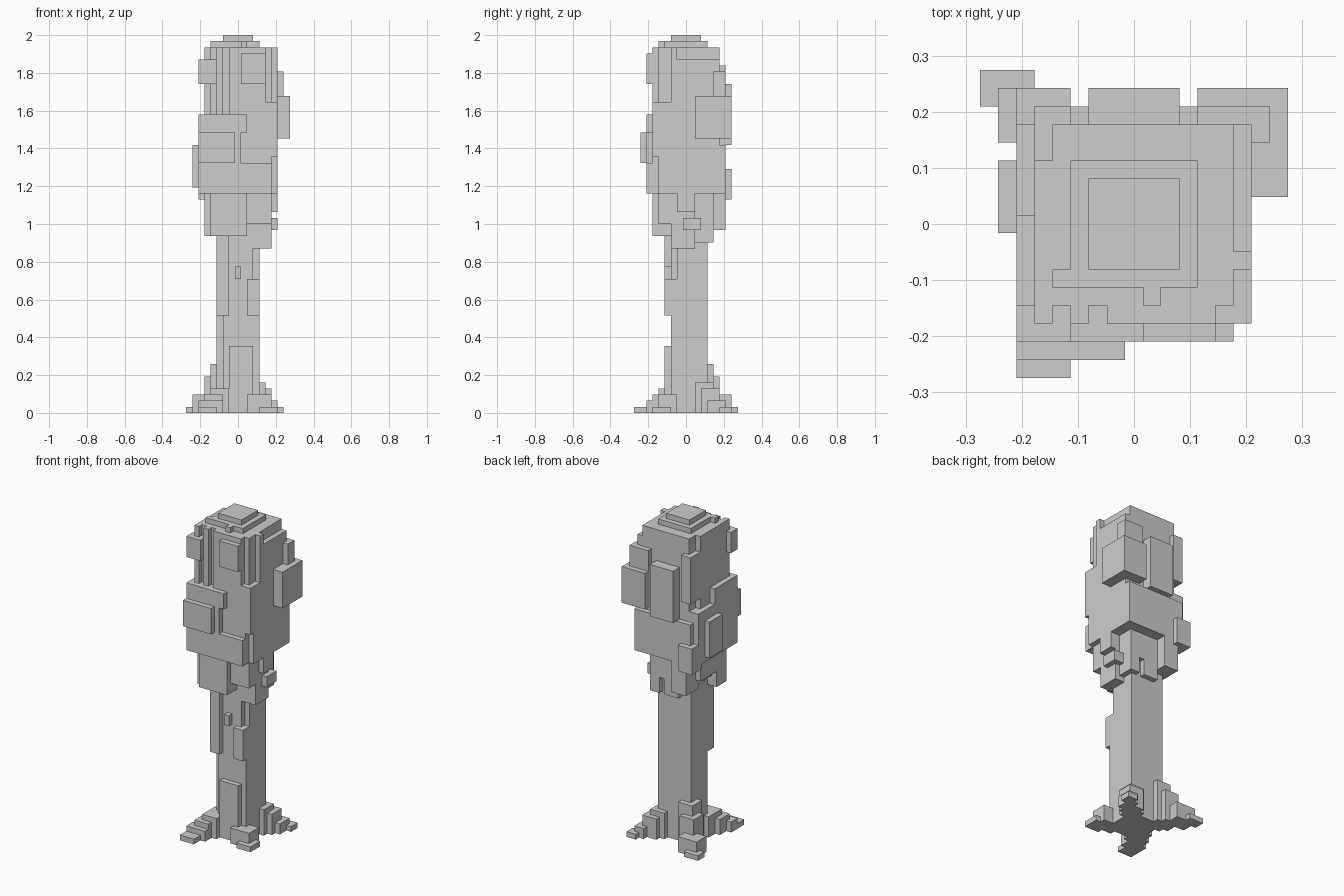
import bpy
import bmesh

cube = bpy.data.objects.get("Cube")
if cube:
    bpy.data.objects.remove(cube, do_unlink=True)

UNIT = 2 / 62      # edge of one block
MID = 8.5          # block index of the centre axis

grey = bpy.data.materials.new("plain grey")
grey.use_nodes = True
grey.diffuse_color = (0.61, 0.61, 0.61, 1)
grey.node_tree.nodes["Principled BSDF"].inputs["Base Color"].default_value = (0.61, 0.61, 0.61, 1)


def block(name, x, y, z):
    """Box spanning block ranges x, y and z."""
    bm = bmesh.new()
    bmesh.ops.create_cube(bm, size=1)
    for v in bm.verts:
        pick = [span[int(c > 0)] for span, c in zip((x, y, z), v.co)]
        v.co = ((pick[0] - MID) * UNIT, (pick[1] - MID) * UNIT, pick[2] * UNIT)
    mesh = bpy.data.meshes.new(name)
    bm.to_mesh(mesh)
    bm.free()
    mesh.materials.append(grey)
    obj = bpy.data.objects.new(name, mesh)
    bpy.context.collection.objects.link(obj)


def root(name, steps):
    """Staircase of blocks, each given as x start, y start, width, depth, height."""
    for x, y, w, d, h in steps:
        block(name, (x, x + w), (y, y + d), (0, h))


# Trunk with bark strips
block("trunk", (6, 12), (6, 12), (0, 22))
block("trunk_upper", (6, 11), (6, 12), (22, 31))
block("trunk_upper_left", (11, 12), (7, 12), (22, 31))
block("trunk_right_half", (5, 7), (7, 12), (0, 30))
block("bark_front_upper", (5, 7), (5, 8), (16, 31))
block("bark_front_base", (7, 11), (5, 6), (0, 11))
block("bark_front_middle", (10, 12), (5, 6), (16, 22))
block("bark_front_short", (8, 9), (5, 6), (22, 24))

# Stepped roots running out diagonally
root("root_front_right", [(4, 4, 3, 4, 4), (3, 3, 3, 3, 3), (2, 2, 4, 2, 2), (2, 0, 3, 3, 1)])
root("root_front_left", [(10, 4, 4, 3, 3), (12, 3, 3, 3, 1)])
root("root_back_right", [(4, 10, 3, 3, 8), (3, 11, 3, 3, 6), (1, 13, 4, 3, 3), (0, 15, 3, 2, 1)])
root("root_back_left", [(10, 10, 3, 3, 5), (11, 11, 3, 3, 4), (13, 12, 2, 3, 2), (14, 14, 2, 2, 1)])

# Ragged underside of the crown
block("crown_neck", (4, 13), (4, 13), (31, 37))
block("lower_clump_front", (4, 10), (3, 7), (29, 37))
block("lower_clump_front_right", (3, 4), (4, 7), (29, 37))
block("lower_clump_corner", (9, 14), (6, 10), (27, 37))
block("lower_clump_corner_high", (11, 14), (4, 6), (31, 37))
block("lower_clump_side", (12, 15), (7, 10), (33, 37))
block("lower_clump_side_low", (12, 15), (8, 11), (30, 32))
block("lower_clump_back_left", (11, 13), (10, 13), (28, 37))
block("lower_clump_back", (7, 10), (11, 13), (28, 33))
block("lower_clump_back_right", (4, 7), (11, 15), (30, 37))
block("lower_clump_right", (3, 5), (7, 12), (32, 37))

# Crown body
block("crown_core", (4, 14), (4, 14), (36, 60))
block("crown_right_wall", (3, 4), (4, 12), (46, 60))
block("crown_front_wall", (7, 13), (3, 4), (44, 60))
block("crown_left_wall", (14, 15), (7, 14), (36, 58))
block("crown_left_ridge", (14, 15), (6, 7), (36, 60))
for x in (3, 5):
    block("front_ridge", (x, x + 1), (3, 5), (46, 60))
block("crown_shell", (2, 14), (3, 14), (36, 46))
block("shell_left_wall", (14, 15), (4, 14), (36, 45))
block("shell_back_wall", (3, 15), (14, 15), (36, 44))
block("shell_front_wall", (2, 9), (2, 3), (36, 46))
block("shell_front_strip", (9, 14), (2, 3), (36, 41))
block("shell_right_top", (2, 4), (2, 9), (44, 49))

# Leaf slabs on the front
block("front_slab_wide", (2, 10), (2, 5), (46, 49))
block("front_slab_thick", (2, 8), (1, 3), (41, 46))
block("front_slab_top", (9, 13), (2, 4), (54, 59))
block("front_slab_corner", (2, 5), (2, 4), (54, 58))
block("front_slab_left", (12, 15), (3, 6), (42, 51))

# Leaf slab on the right side
block("right_slab", (1, 3), (8, 12), (37, 44))

# Leaf slabs on the back
block("back_left_slab", (12, 17), (10, 16), (45, 52))
block("back_left_slab_top", (12, 16), (13, 15), (52, 56))
block("back_slab", (6, 11), (13, 16), (44, 54))
block("back_slab_right", (3, 5), (12, 15), (48, 57))
block("back_slab_low", (2, 5), (13, 16), (35, 40))

# Stepped cap
block("cap_lower", (5, 12), (5, 12), (60, 61))
block("cap_nub_right", (4, 5), (5, 6), (60, 61))
block("cap_nub_front", (9, 10), (4, 5), (60, 61))
block("cap_upper", (6, 11), (6, 11), (61, 62))
